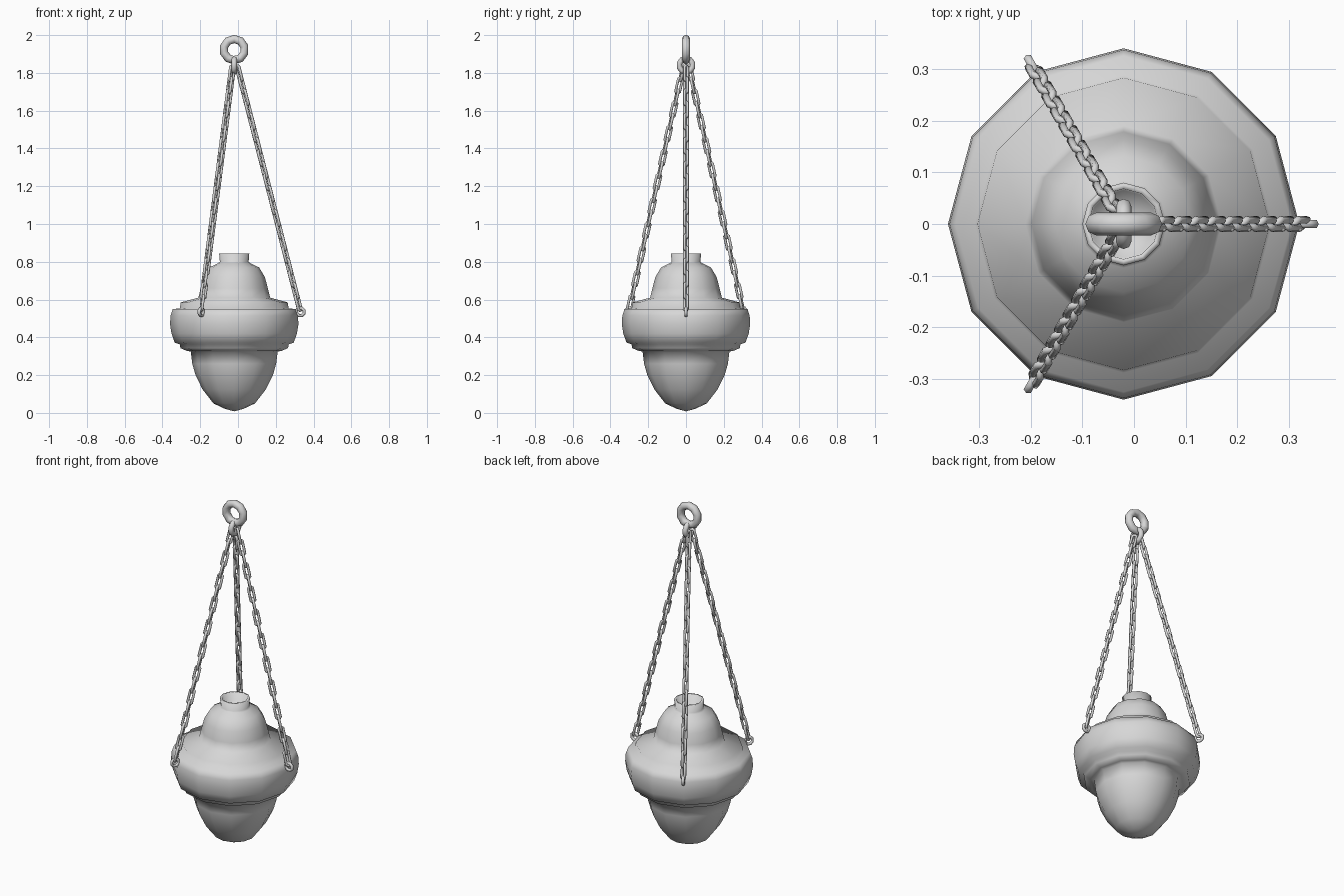
import bpy, bmesh, math
from mathutils import Matrix, Vector

cube = bpy.data.objects.get("Cube")
if cube:
    bpy.data.objects.remove(cube, do_unlink=True)

GREY = (0.68, 0.68, 0.68, 1)
metal = bpy.data.materials.new("light_grey")
metal.use_nodes = True
metal.diffuse_color = GREY
metal.node_tree.nodes["Principled BSDF"].inputs["Base Color"].default_value = GREY

AXIS = Vector((-0.02, 0, 0))


def finish(name, bm):
    """Turn the bmesh into a fully smooth-shaded object."""
    bmesh.ops.recalc_face_normals(bm, faces=bm.faces)
    for face in bm.faces:
        face.smooth = True
    mesh = bpy.data.meshes.new(name)
    bm.to_mesh(mesh)
    bm.free()
    mesh.materials.append(metal)
    obj = bpy.data.objects.new(name, mesh)
    bpy.context.collection.objects.link(obj)


def lathe(name, profile, sides):
    bm = bmesh.new()
    verts = [bm.verts.new((r, 0, z)) for r, z in profile]
    edges = [bm.edges.new(pair) for pair in zip(verts, verts[1:])]
    bmesh.ops.spin(bm, geom=verts + edges, cent=(0, 0, 0), axis=(0, 0, 1),
                   angle=math.tau, steps=sides)
    bmesh.ops.remove_doubles(bm, verts=bm.verts, dist=0.0005)
    bmesh.ops.translate(bm, verts=bm.verts, vec=AXIS)
    finish(name, bm)


def add_ring(bm, matrix, major, minor, stretch=0, segments=8, sides=6):
    """Ring in the local XZ plane, optionally stretched along Z into a link."""
    loops = []
    for i in range(segments):
        a = math.tau * (i + 0.5) / segments
        shift = math.copysign(stretch, math.sin(a))
        loop = []
        for j in range(sides):
            b = math.tau * j / sides
            r = major + minor * math.cos(b)
            p = Vector((r * math.cos(a), minor * math.sin(b), r * math.sin(a) + shift))
            loop.append(bm.verts.new(matrix @ p))
        loops.append(loop)
    for i in range(segments):
        one, two = loops[i - 1], loops[i]
        for j in range(sides):
            bm.faces.new((one[j - 1], one[j], two[j], two[j - 1]))


# Vessel with a shallow open neck
lathe("vessel", [
    (0, 0.008), (0.05, 0.022), (0.11, 0.05), (0.168, 0.125), (0.205, 0.2),
    (0.222, 0.26), (0.23, 0.325), (0.25, 0.328), (0.285, 0.343), (0.288, 0.363),
    (0.315, 0.372), (0.332, 0.42), (0.34, 0.47), (0.337, 0.515), (0.325, 0.55),
    (0.288, 0.553), (0.283, 0.585), (0.19, 0.61), (0.178, 0.66), (0.162, 0.72),
    (0.132, 0.77), (0.085, 0.793), (0.076, 0.8), (0.08, 0.845), (0.068, 0.845),
    (0.065, 0.8), (0, 0.8)], 12)

# Hanging ring and the smaller ring linked through it
bm = bmesh.new()
add_ring(bm, Matrix.Translation(AXIS + Vector((0, 0, 1.923))), 0.056, 0.022,
         segments=10, sides=8)
finish("hanging_ring", bm)
bm = bmesh.new()
add_ring(bm, Matrix.Translation(AXIS + Vector((0, 0, 1.84))) @ Matrix.Rotation(math.pi / 2, 4, 'Z'),
         0.036, 0.015, segments=10, sides=8)
finish("chain_ring", bm)

# Three chains, each ending in an eyelet on the vessel's rim
LINKS = 20
for n, side in enumerate(("left", "back_right", "front_right")):
    turn = Matrix.Translation(AXIS) @ Matrix.Rotation(math.tau * n / 3, 4, 'Z')
    bm = bmesh.new()
    add_ring(bm, turn @ Matrix.Translation((0.35, 0, 0.535)), 0.021, 0.009)
    finish(side + "_eyelet", bm)

    top, bottom = Vector((0.018, 0, 1.83)), Vector((0.347, 0, 0.55))
    run = top - bottom
    pitch = run.length / LINKS
    lean = Matrix.Rotation(math.atan2(run.x, run.z), 4, 'Y')
    bm = bmesh.new()
    for i in range(LINKS):
        place = Matrix.Translation(bottom + run * ((i + 0.5) / LINKS))
        twist = Matrix.Rotation(math.pi / 4 * (-1) ** i, 4, 'Z')
        add_ring(bm, turn @ place @ lean @ twist, 0.0125, 0.0078,
                 stretch=pitch / 2 - 0.004)
    finish(side + "_chain", bm)
